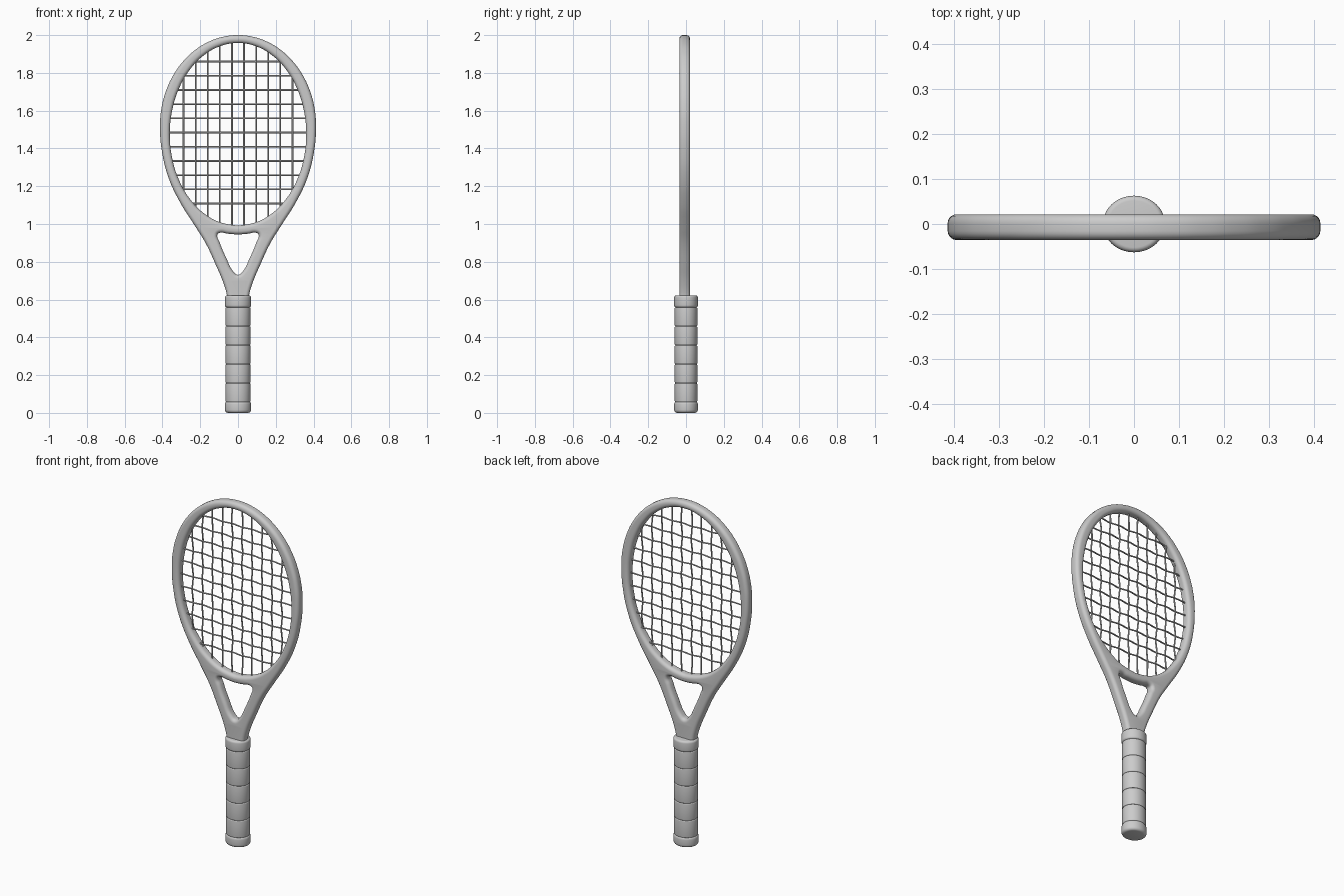
import bpy, bmesh
from math import sin, cos, pi, radians, sqrt

cube = bpy.data.objects.get("Cube")
if cube:
    bpy.data.objects.remove(cube)

grey = bpy.data.materials.new("light_grey")
grey.use_nodes = True
COLOUR = (0.6, 0.6, 0.6, 1)
grey.diffuse_color = COLOUR
grey.node_tree.nodes["Principled BSDF"].inputs["Base Color"].default_value = COLOUR

HEAD_Y = -0.007      # depth of the head's middle plane
HEAD_Z = 1.475       # centre height of the string bed


def finish(obj, angle=50):
    """Apply the colour, weld seams and smooth the shading."""
    bpy.ops.object.select_all(action='DESELECT')
    bpy.context.view_layer.objects.active = obj
    obj.select_set(True)
    if obj.type == 'CURVE':
        bpy.ops.object.convert(target='MESH')
        obj = bpy.context.object
    bm = bmesh.new()
    bm.from_mesh(obj.data)
    bmesh.ops.remove_doubles(bm, verts=bm.verts, dist=0.0002)
    bmesh.ops.recalc_face_normals(bm, faces=bm.faces)
    bm.to_mesh(obj.data)
    bm.free()
    obj.data.materials.clear()
    obj.data.materials.append(grey)
    bpy.ops.object.shade_smooth_by_angle(angle=radians(angle))


def curve_object(name, paths, cyclic, dimensions, resolution, **settings):
    """Smooth curves through (x, z, depth) points, standing upright."""
    data = bpy.data.curves.new(name, 'CURVE')
    data.dimensions = dimensions
    data.resolution_u = resolution
    for key, value in settings.items():
        setattr(data, key, value)
    for path in paths:
        spline = data.splines.new('BEZIER')
        spline.bezier_points.add(len(path) - 1)
        for point, co in zip(spline.bezier_points, path):
            point.co = co
            point.handle_left_type = point.handle_right_type = 'AUTO'
        spline.use_cyclic_u = cyclic
    obj = bpy.data.objects.new(name, data)
    bpy.context.collection.objects.link(obj)
    obj.rotation_euler.x = pi / 2
    obj.location.y = HEAD_Y
    finish(obj)


def mirrored(half):
    """Close a right-hand outline with its left-hand copy."""
    left = [(-x, z) for x, z in reversed(half) if x > 0]
    return [(x, z, 0) for x, z in half + left]


# Frame: one outline with the string opening and the throat opening
crown = [(0.413 * sin(a * pi / 16), 1.52 + 0.48 * cos(a * pi / 16)) for a in range(9)]
outer = crown + [(0.402, 1.38), (0.366, 1.24), (0.304, 1.11), (0.228, 0.99),
                 (0.172, 0.90), (0.116, 0.78), (0.078, 0.69), (0.058, 0.62), (0.052, 0.57)]
opening = [(0.361 * sin(a * pi / 12), HEAD_Z + 0.483 * cos(a * pi / 12)) for a in range(13)]
throat = [(0, 0.945), (0.055, 0.949), (0.095, 0.954), (0.109, 0.945),
          (0.098, 0.905), (0.062, 0.82), (0.022, 0.745), (0, 0.731)]
curve_object("frame", [mirrored(outer), mirrored(opening), mirrored(throat)], True, '2D', 5,
             fill_mode='BOTH', extrude=0.0085, bevel_depth=0.02, bevel_resolution=4, offset=-0.02)

# Strings: mains and crosses weaving over and under each other
mains = [0.064 * (i - 4.5) for i in range(10)]
crosses = [1.108 + 0.0752 * j for j in range(11)]
WEAVE = 0.004


def inside(x, z):
    return (x / 0.365) ** 2 + ((z - HEAD_Z) / 0.488) ** 2 < 1


main_paths, cross_paths = [], []
for i, x in enumerate(mains):
    reach = 0.5 * sqrt(1 - (x / 0.376) ** 2)
    mid = [(x, z, WEAVE * (-1) ** (i + j)) for j, z in enumerate(crosses) if inside(x, z)]
    main_paths.append([(x, HEAD_Z - reach, 0)] + mid + [(x, HEAD_Z + reach, 0)])
for j, z in enumerate(crosses):
    reach = 0.376 * sqrt(1 - ((z - HEAD_Z) / 0.5) ** 2)
    mid = [(x, z, -WEAVE * (-1) ** (i + j)) for i, x in enumerate(mains) if inside(x, z)]
    cross_paths.append([(-reach, z, 0)] + mid + [(reach, z, 0)])
for name, paths in (("main_strings", main_paths), ("cross_strings", cross_paths)):
    curve_object(name, paths, False, '3D', 4, bevel_depth=0.0045, bevel_resolution=1)


def lathe(name, profile, squash=0.91, sides=40):
    """Spin a (radius, height) profile into an oval solid."""
    bm = bmesh.new()
    verts = [bm.verts.new((r, 0, z)) for r, z in profile]
    edges = [bm.edges.new(pair) for pair in zip(verts, verts[1:])]
    bmesh.ops.spin(bm, geom=verts + edges, cent=(0, 0, 0), axis=(0, 0, 1),
                   angle=2 * pi, steps=sides, use_merge=True)
    bmesh.ops.remove_doubles(bm, verts=bm.verts, dist=0.0001)
    bmesh.ops.scale(bm, vec=(1, squash, 1), verts=bm.verts)
    mesh = bpy.data.meshes.new(name)
    bm.to_mesh(mesh)
    bm.free()
    obj = bpy.data.objects.new(name, mesh)
    bpy.context.collection.objects.link(obj)
    finish(obj, 40)


def rounded(radius, low, high, corner):
    """Profile of a drum with rounded rims."""
    arc = [(corner * sin(a * pi / 8), corner * cos(a * pi / 8)) for a in range(5)]
    base = [(radius - corner + s, low + corner - c) for s, c in arc]
    top = [(radius - corner + s, high - corner + c) for s, c in reversed(arc)]
    return [(0, low)] + base + top + [(0, high)]


# Handle: butt cap, five wrapped grip bands and a collar
lathe("butt_cap", rounded(0.069, 0, 0.062, 0.016))
for band in range(5):
    low = 0.057 + 0.1005 * band
    lathe(f"grip_band_{band + 1}", rounded(0.0655, low, low + 0.1005, 0.005))
lathe("grip_collar", rounded(0.069, 0.558, 0.622, 0.012))
